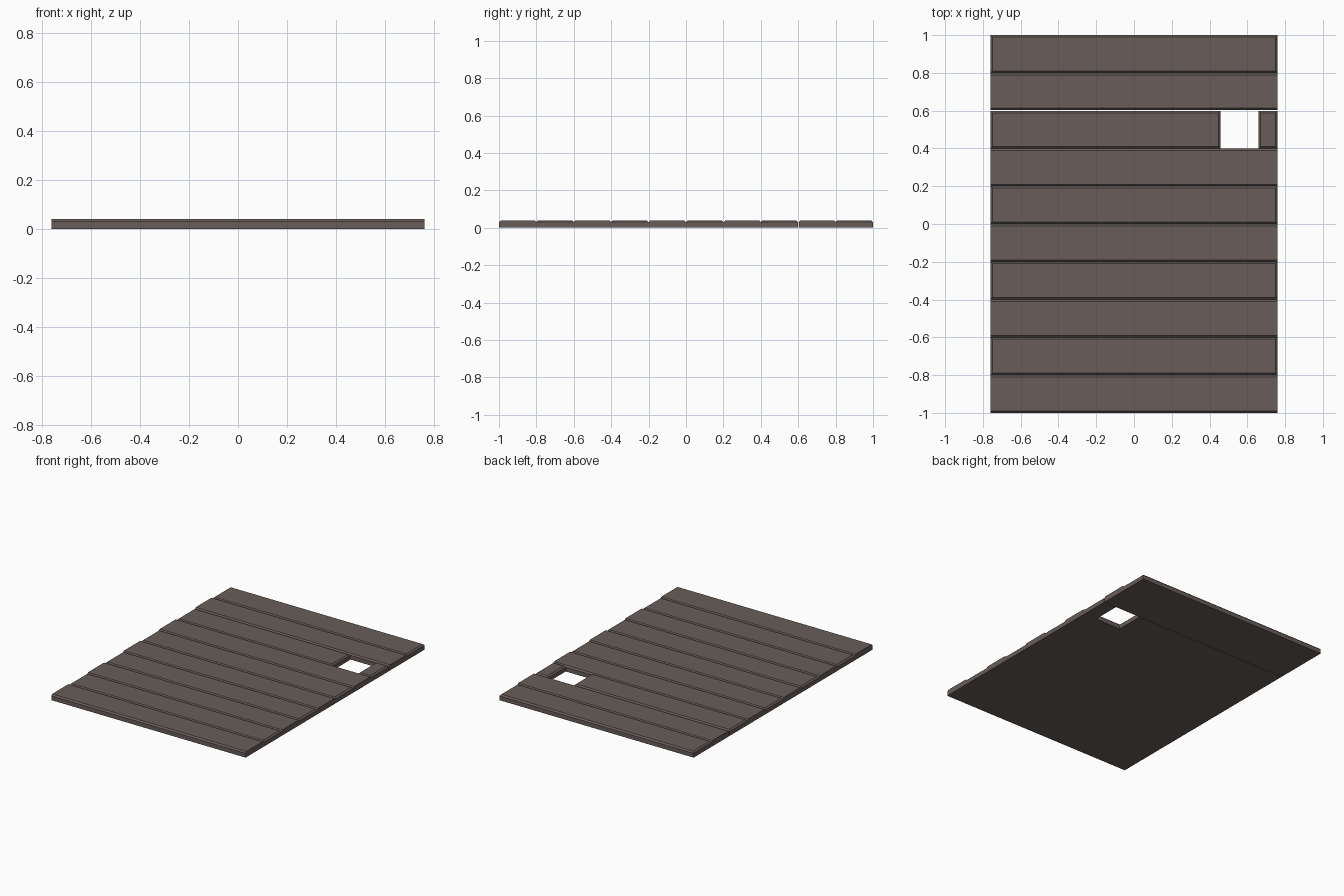
import bpy, bmesh

if "Cube" in bpy.data.objects:
    bpy.data.objects.remove(bpy.data.objects["Cube"])

HALF_X, THICK, BEVEL = 0.76, 0.04, 0.01

wood = bpy.data.materials.new("dark_wood")
wood.diffuse_color = (0.14, 0.11, 0.10, 1)
wood.use_nodes = True
wood.node_tree.nodes["Principled BSDF"].inputs["Base Color"].default_value = wood.diffuse_color


def plank(name, x0, x1, y0, y1, end_bevel):
    """Board with chamfered top edges; the ends are chamfered only if end_bevel > 0."""
    def ring(z, dx, dy):
        return [bm.verts.new((x, y, z)) for x, y in (
            (x0 + dx, y0 + dy), (x1 - dx, y0 + dy),
            (x1 - dx, y1 - dy), (x0 + dx, y1 - dy))]
    bm = bmesh.new()
    rings = [ring(0, 0, 0), ring(THICK - BEVEL, 0, 0), ring(THICK, end_bevel, BEVEL)]
    bm.faces.new(rings[0][::-1])
    bm.faces.new(rings[-1])
    for a, b in zip(rings, rings[1:]):
        for i in range(4):
            j = (i + 1) % 4
            bm.faces.new((a[i], a[j], b[j], b[i]))
    bm.normal_update()
    mesh = bpy.data.meshes.new(name)
    bm.to_mesh(mesh)
    bm.free()
    mesh.materials.append(wood)
    bpy.context.collection.objects.link(bpy.data.objects.new(name, mesh))


# Ten boards from front to back; every second one has chamfered ends
for row in range(10):
    y0 = -1 + row * 0.2
    y1 = y0 + 0.2
    if row == 7:
        # Broken board: long and short pieces beside the square hole
        plank("broken_plank_long", -HALF_X, 0.458, y0 - 0.001, y1 - 0.002, BEVEL)
        plank("broken_plank_short", 0.66, HALF_X, y0 - 0.001, y1 - 0.002, BEVEL)
    else:
        if row == 8:
            y0 += 0.003  # narrow gap behind the broken board
        plank(f"plank_{row + 1}", -HALF_X, HALF_X, y0, y1, BEVEL if row % 2 else 0)
